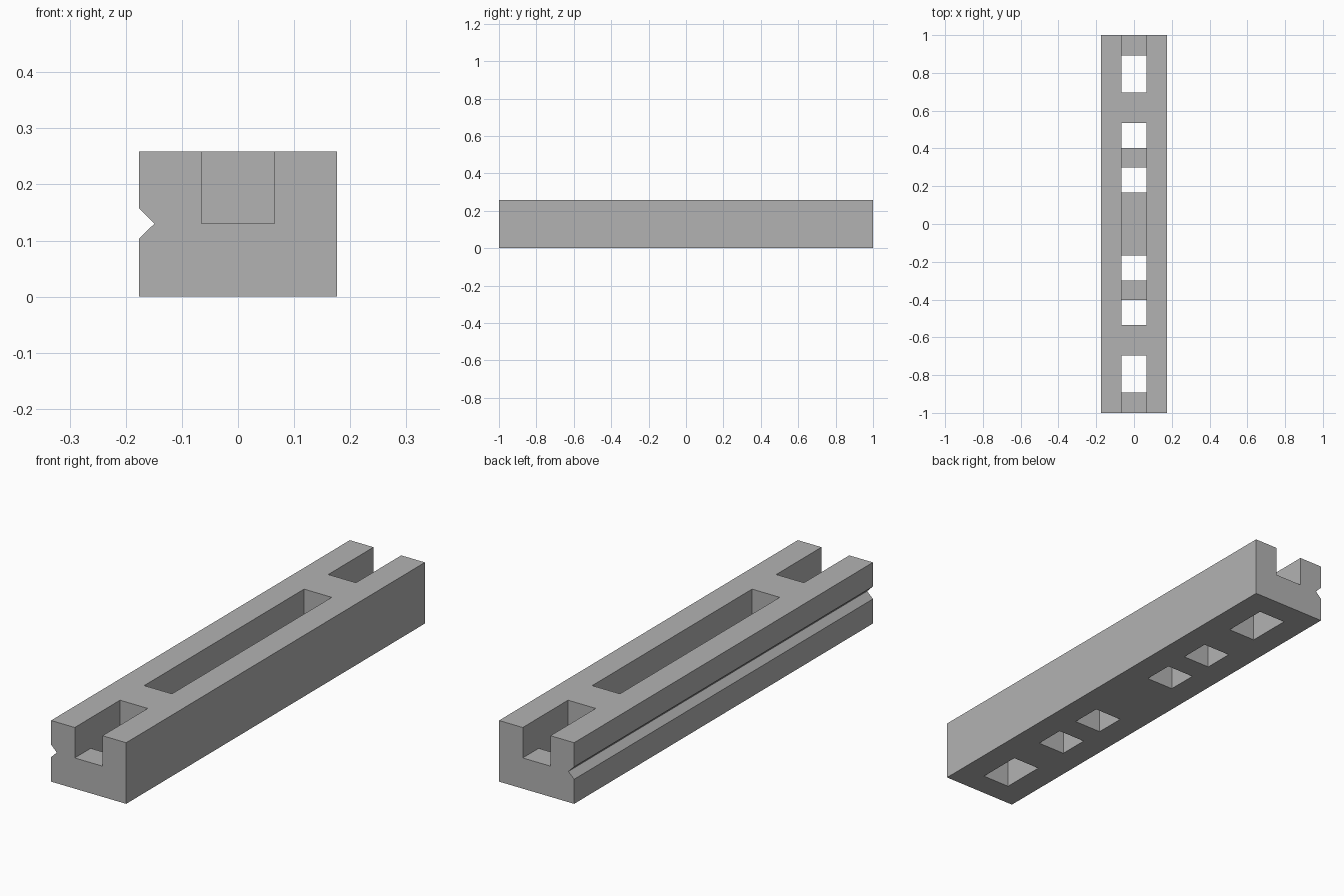
import bpy
import bmesh
from mathutils import Vector

if "Cube" in bpy.data.objects:
    bpy.data.objects.remove(bpy.data.objects["Cube"])

HALF_W, HALF_L, HEIGHT = 0.176, 1.0, 0.259
SLOT, FLOOR = 0.065, 0.13
OVER = 0.1  # how far cutters reach past the block

grey = bpy.data.materials.new("plain grey")
grey.use_nodes = True
colour = (0.45, 0.45, 0.45, 1)
grey.diffuse_color = colour
grey.node_tree.nodes["Principled BSDF"].inputs["Base Color"].default_value = colour


def prism(name, points, travel):
    """Closed solid made by sweeping a flat outline along a vector."""
    bm = bmesh.new()
    face = bm.faces.new([bm.verts.new(p) for p in points])
    swept = bmesh.ops.extrude_face_region(bm, geom=[face], use_keep_orig=True)
    verts = [v for v in swept["geom"] if isinstance(v, bmesh.types.BMVert)]
    bmesh.ops.translate(bm, verts=verts, vec=Vector(travel))
    bmesh.ops.recalc_face_normals(bm, faces=bm.faces)
    mesh = bpy.data.meshes.new(name)
    bm.to_mesh(mesh)
    bm.free()
    mesh.materials.append(grey)
    obj = bpy.data.objects.new(name, mesh)
    bpy.context.collection.objects.link(obj)
    return obj


# Block with a V groove along its right side
section = [(-HALF_W, 0), (HALF_W, 0), (HALF_W, HEIGHT), (-HALF_W, HEIGHT),
           (-HALF_W, 0.157), (-0.149, 0.13), (-HALF_W, 0.104)]
block = prism("slotted_block", [(x, -HALF_L, z) for x, z in section],
              (0, 2 * HALF_L, 0))


def cut_slot(name, start, end, holes):
    """Upper slot from start to end, with through holes in its floor."""
    top, bottom = HEIGHT + OVER, -OVER
    outline = [(end, top), (start, top)]
    if holes[0][0] > start:
        outline.append((start, FLOOR))
    for a, b in holes:
        if a > start:
            outline.append((a, FLOOR))
        outline += [(a, bottom), (b, bottom)]
        if b < end:
            outline.append((b, FLOOR))
    if holes[-1][1] < end:
        outline.append((end, FLOOR))
    cutter = prism(name, [(-SLOT, y, z) for y, z in outline], (2 * SLOT, 0, 0))
    cutter.hide_render = True
    cutter.hide_set(True)
    cut = block.modifiers.new(name, "BOOLEAN")
    cut.operation = "DIFFERENCE"
    cut.solver = "EXACT"
    cut.object = cutter
    return cutter


# Long middle slot and the two open end slots
inner = [(0.167, 0.3), (0.403, 0.535)]
mirrored = [(-b, -a) for a, b in reversed(inner)]
cutters = [
    cut_slot("middle_slot_cutter", -0.535, 0.535, mirrored + inner),
    cut_slot("back_slot_cutter", 0.697, HALF_L + OVER, [(0.697, 0.893)]),
    cut_slot("front_slot_cutter", -HALF_L - OVER, -0.697, [(-0.893, -0.697)]),
]

# Bake the cuts and drop the cutters
bpy.context.view_layer.update()
result = block.evaluated_get(bpy.context.evaluated_depsgraph_get())
baked = bpy.data.meshes.new_from_object(result)
block.modifiers.clear()
block.data = baked
for cutter in cutters:
    bpy.data.objects.remove(cutter)
